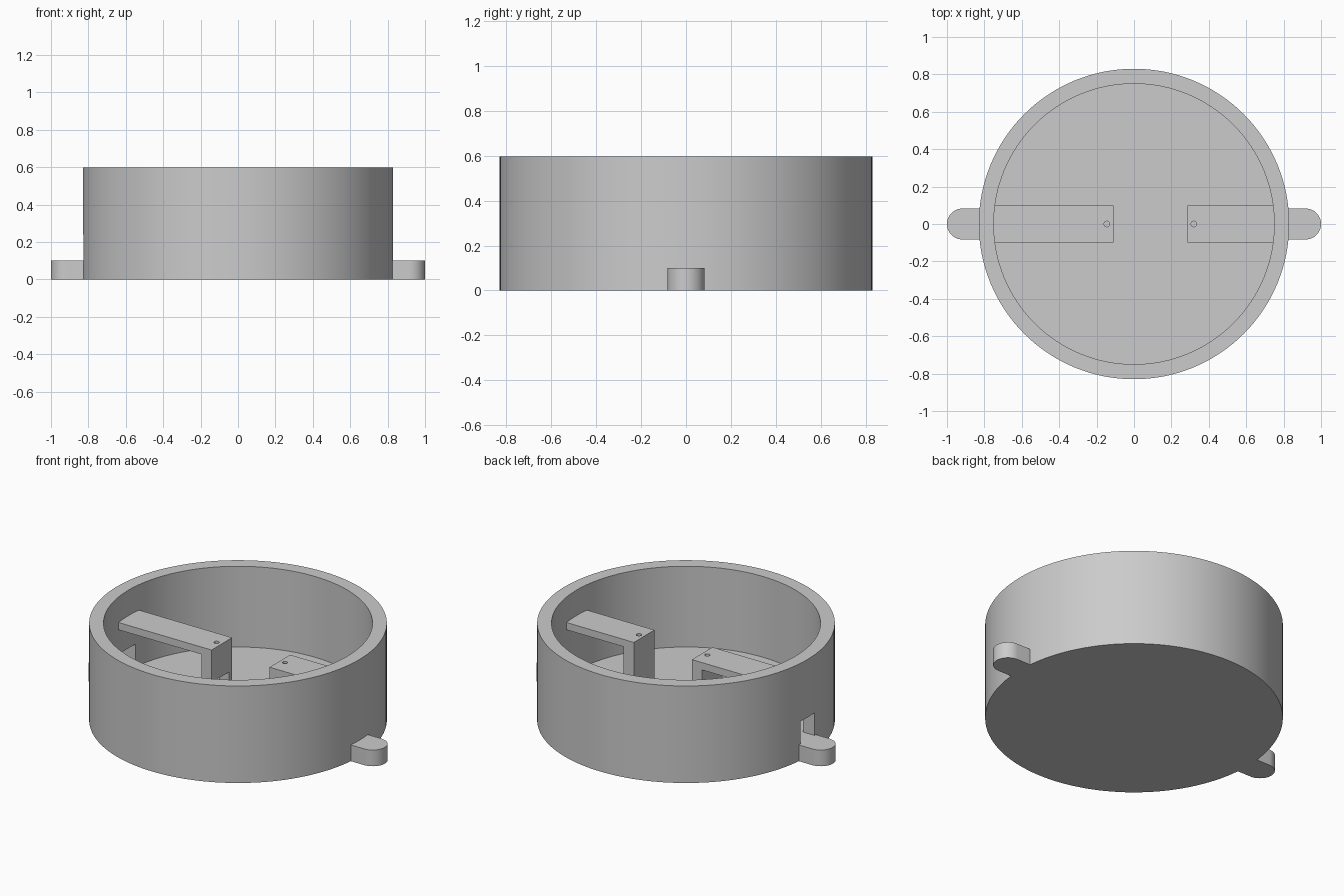
import bpy, bmesh, math
from mathutils import Vector

if "Cube" in bpy.data.objects:
    bpy.data.objects.remove(bpy.data.objects["Cube"])

grey = bpy.data.materials.new("plain grey")
grey.use_nodes = True
COLOUR = (0.6, 0.6, 0.6, 1)
grey.diffuse_color = COLOUR
for node in grey.node_tree.nodes:
    if node.type == 'BSDF_PRINCIPLED':
        node.inputs["Base Color"].default_value = COLOUR

OUTER, INNER, HEIGHT, FLOOR = 0.83, 0.75, 0.597, 0.1
SHELF_TOP, SHELF_THICK, LEG = 0.44, 0.045, 0.07


def prism(name, outline, offset):
    """Extrude a closed outline of 3D points along an offset."""
    bm = bmesh.new()
    face = bm.faces.new([bm.verts.new(p) for p in outline])
    top = bmesh.ops.extrude_face_region(bm, geom=[face])["geom"]
    bmesh.ops.translate(bm, vec=Vector(offset),
                        verts=[v for v in top if isinstance(v, bmesh.types.BMVert)])
    bmesh.ops.recalc_face_normals(bm, faces=bm.faces)
    mesh = bpy.data.meshes.new(name)
    bm.to_mesh(mesh)
    bm.free()
    mesh.materials.append(grey)
    obj = bpy.data.objects.new(name, mesh)
    bpy.context.collection.objects.link(obj)
    return obj


def cylinder(name, radius, z0, z1, x=0, sides=128):
    turns = [2 * math.pi * i / sides for i in range(sides)]
    ring = [(x + radius * math.cos(a), radius * math.sin(a), z0) for a in turns]
    return prism(name, ring, (0, 0, z1 - z0))


def box(name, x0, x1, half_y, z0, z1):
    base = [(x0, -half_y, z0), (x1, -half_y, z0), (x1, half_y, z0), (x0, half_y, z0)]
    return prism(name, base, (0, 0, z1 - z0))


def activate(obj):
    bpy.ops.object.select_all(action='DESELECT')
    obj.select_set(True)
    bpy.context.view_layer.objects.active = obj


def cut(obj, cutter):
    mod = obj.modifiers.new("cut", 'BOOLEAN')
    mod.operation, mod.solver, mod.object = 'DIFFERENCE', 'EXACT', cutter
    activate(obj)
    bpy.ops.object.modifier_apply(modifier=mod.name)
    bpy.data.objects.remove(cutter)


# Round open housing with a cable slot through one wall
housing = cylinder("housing", OUTER, 0, HEIGHT)
cut(housing, cylinder("bore", INNER, FLOOR, HEIGHT + 0.1))
cut(housing, box("wall_slot", -0.95, -0.6, 0.07, FLOOR, 0.24))
parts = [housing]

# Round-ended mounting tabs on both sides
for side, name in ((1, "left_tab"), (-1, "right_tab")):
    r = 0.083
    arc = [math.pi * (i / 24 - 0.5) for i in range(25)]
    outline = [(side * 0.815, -r, 0)]
    outline += [(side * (1 - r + r * math.cos(a)), r * math.sin(a), 0) for a in arc]
    outline += [(side * 0.815, r, 0)]
    parts.append(prism(name, outline, (0, 0, 0.1)))

# L-shaped brackets: shelf from the wall, leg to the floor, screw hole on top
for side, tip, name in ((-1, 0.11, "right_bracket"), (1, 0.285, "left_bracket")):
    under, wall, foot = SHELF_TOP - SHELF_THICK, 0.78, FLOOR - 0.02
    profile = [(tip, foot), (tip + LEG, foot), (tip + LEG, under),
               (wall, under), (wall, SHELF_TOP), (tip, SHELF_TOP)]
    bracket = prism(name, [(side * x, -0.1, z) for x, z in profile], (0, 0.2, 0))
    cut(bracket, cylinder("screw_hole", 0.015, 0.29, 0.5, side * (tip + LEG / 2), 24))
    if side < 0:
        cut(bracket, box("leg_slot", -0.3, 0, 0.07, 0, 0.24))
    parts.append(bracket)

for part in parts:
    activate(part)
    bpy.ops.object.shade_smooth_by_angle(angle=math.radians(30))
